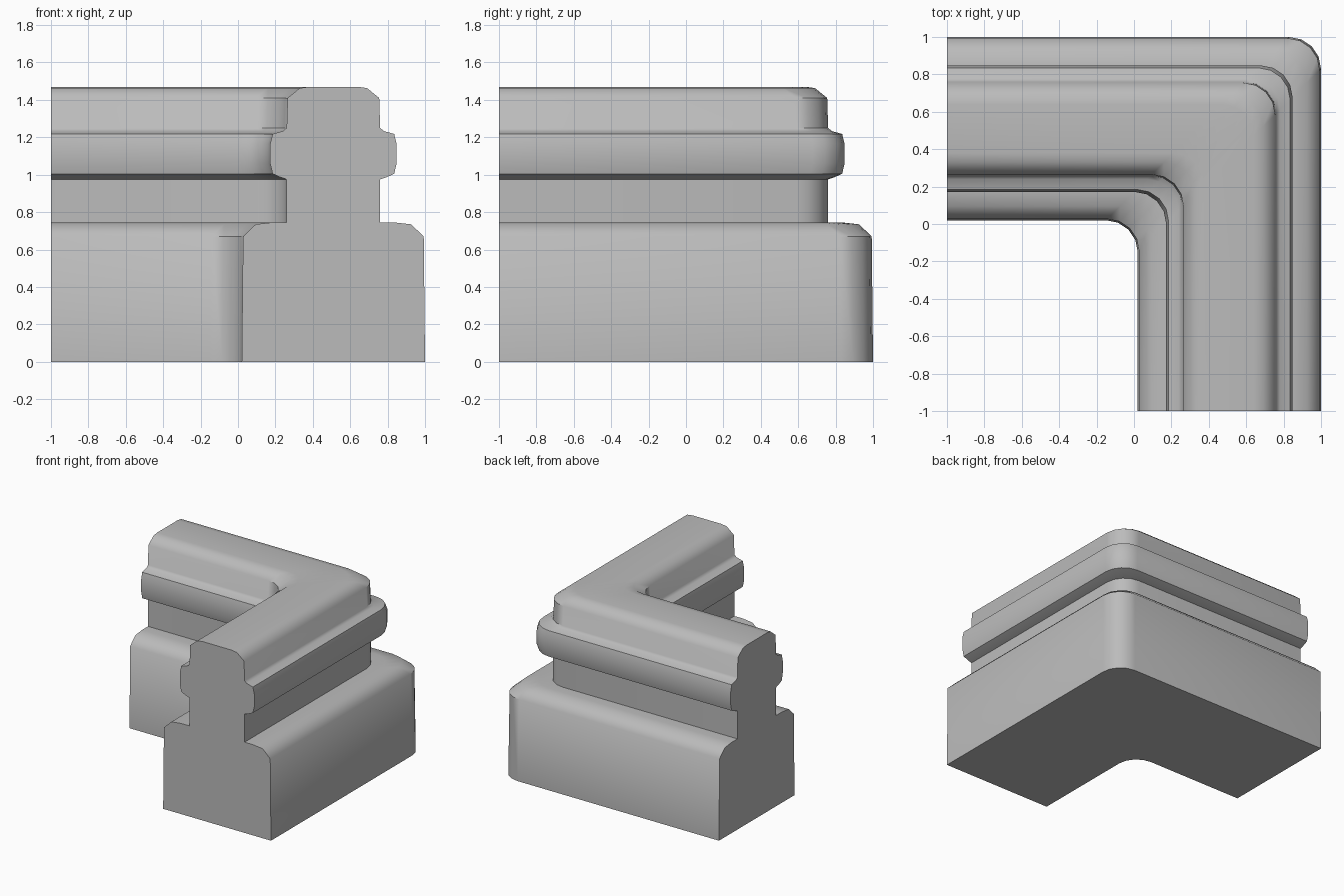
import bpy, bmesh, math

if "Cube" in bpy.data.objects:
    bpy.data.objects.remove(bpy.data.objects["Cube"])

# Half profile of the moulding: (distance from centre line, height)
HALF = [(0.49, 0.0), (0.483, 0.67), (0.415, 0.735), (0.325, 0.745), (0.25, 0.745),
        (0.25, 0.975), (0.285, 0.987), (0.325, 1.005), (0.338, 1.06), (0.338, 1.165),
        (0.325, 1.218), (0.27, 1.233), (0.25, 1.25), (0.245, 1.41), (0.18, 1.463),
        (0.13, 1.47)]
CENTRE = 0.51
RADIUS = 0.17
STEPS = 4

# Full closed cross-section, mirrored about the centre line
profile = [(CENTRE + d, z) for d, z in HALF]
profile += [(CENTRE - d, z) for d, z in reversed(HALF)]


def corner_path(p):
    """L-shaped path at offset p with a rounded corner of constant radius."""
    c = p - RADIUS
    pts = [(-1.0, p)]
    for i in range(STEPS + 1):
        a = math.pi / 2 * (1 - i / STEPS)
        pts.append((c + RADIUS * math.cos(a), c + RADIUS * math.sin(a)))
    pts.append((p, -1.0))
    return pts


# Sweep the cross-section along the path
bm = bmesh.new()
rails = [[bm.verts.new((x, y, z)) for x, y in corner_path(p)] for p, z in profile]
n = len(rails)
for i in range(n):
    a, b = rails[i], rails[(i + 1) % n]
    for k in range(len(a) - 1):
        bm.faces.new((a[k], a[k + 1], b[k + 1], b[k]))
# End caps
bm.faces.new([r[0] for r in rails])
bm.faces.new([r[-1] for r in reversed(rails)])
bmesh.ops.recalc_face_normals(bm, faces=bm.faces)

mesh = bpy.data.meshes.new("corner_wall")
bm.to_mesh(mesh)
bm.free()
wall = bpy.data.objects.new("corner_wall", mesh)
bpy.context.collection.objects.link(wall)

# Single grey stone colour
stone = bpy.data.materials.new("grey stone")
stone.diffuse_color = (0.5, 0.5, 0.5, 1.0)
stone.use_nodes = True
stone.node_tree.nodes["Principled BSDF"].inputs["Base Color"].default_value = stone.diffuse_color
mesh.materials.append(stone)

bpy.context.view_layer.objects.active = wall
wall.select_set(True)
bpy.ops.object.shade_smooth_by_angle(angle=math.radians(50))
